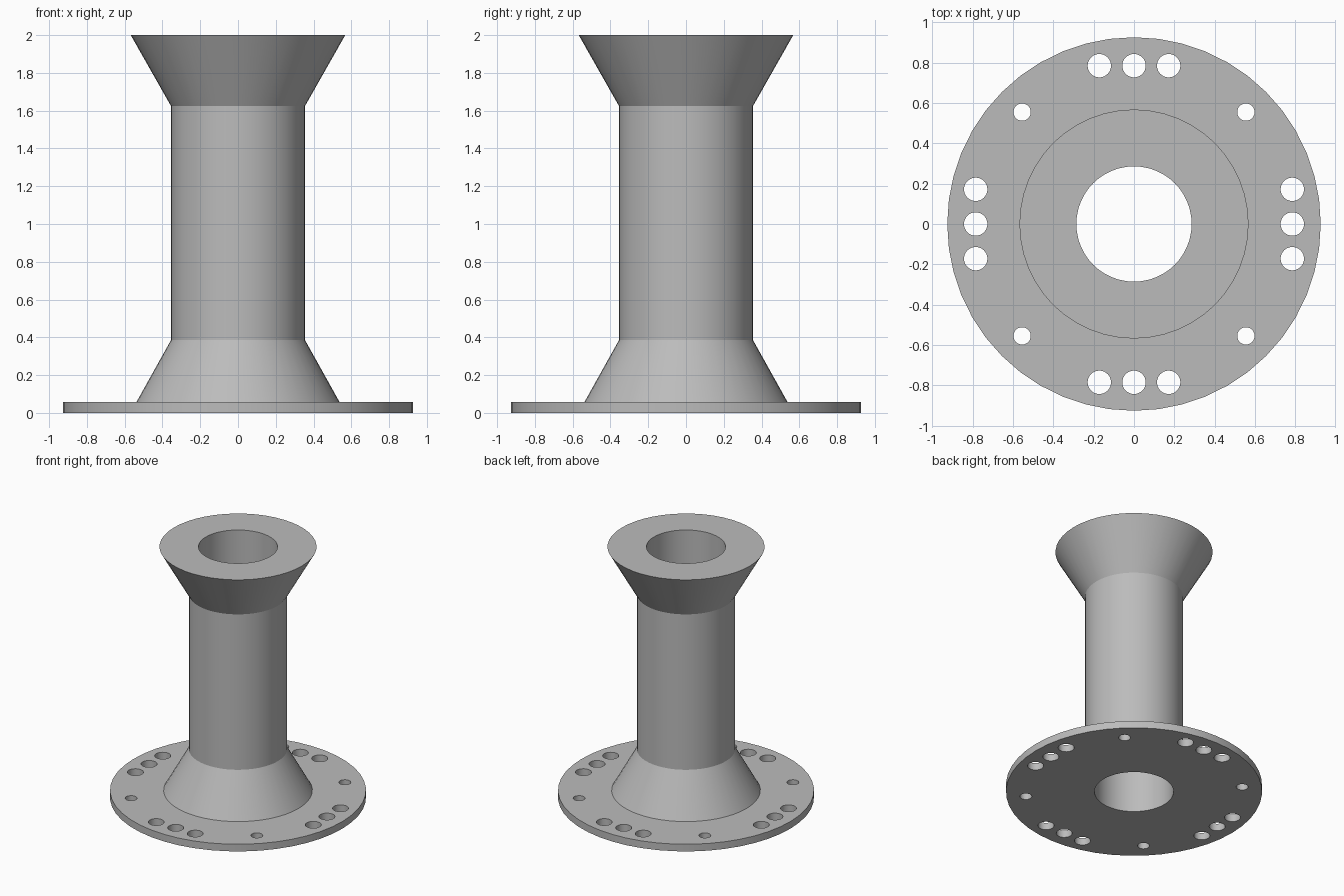
import bpy, bmesh, math

SEGMENTS = 48
BORE = 0.286
FLANGE_TOP = 0.057

cube = bpy.data.objects.get("Cube")
if cube:
    bpy.data.objects.remove(cube, do_unlink=True)

grey = bpy.data.materials.new("plain grey")
grey.use_nodes = True
grey.diffuse_color = (0.5, 0.5, 0.5, 1)
grey.node_tree.nodes["Principled BSDF"].inputs["Base Color"].default_value = (0.5, 0.5, 0.5, 1)


def finish(name, bm):
    """Turn a bmesh into a named object."""
    bmesh.ops.recalc_face_normals(bm, faces=bm.faces)
    mesh = bpy.data.meshes.new(name)
    bm.to_mesh(mesh)
    bm.free()
    mesh.materials.append(grey)
    obj = bpy.data.objects.new(name, mesh)
    bpy.context.collection.objects.link(obj)
    return obj


def lathe(name, profile):
    """Revolve a closed (radius, height) outline around z."""
    bm = bmesh.new()
    rings = []
    for i in range(SEGMENTS):
        a = math.tau * i / SEGMENTS
        rings.append([bm.verts.new((r * math.cos(a), r * math.sin(a), z)) for r, z in profile])
    n = len(profile)
    for i in range(SEGMENTS):
        a, b = rings[i], rings[(i + 1) % SEGMENTS]
        for j in range(n):
            k = (j + 1) % n
            bm.faces.new((a[j], b[j], b[k], a[k]))
    return finish(name, bm)


# Flanged spool: plate, lower flare, column, upper flare and through bore
spool = lathe("flanged_spool", [
    (BORE, 0), (0.926, 0), (0.926, FLANGE_TOP), (0.538, FLANGE_TOP),
    (0.355, 0.385), (0.355, 1.625), (0.568, 2), (BORE, 2)])

# Bolt holes: three large ones per side and one small one per diagonal
holes = []
for quarter in range(4):
    c, s = round(math.cos(quarter * math.pi / 2)), round(math.sin(quarter * math.pi / 2))
    for x, y, r in [(0.785, -0.172, 0.058), (0.785, 0, 0.058), (0.785, 0.172, 0.058),
                    (0.555, 0.555, 0.043)]:
        holes.append((c * x - s * y, s * x + c * y, r))

bm = bmesh.new()
for x, y, r in holes:
    made = bmesh.ops.create_cone(bm, cap_ends=True, segments=32, radius1=r, radius2=r, depth=0.2)
    bmesh.ops.translate(bm, verts=made["verts"], vec=(x, y, FLANGE_TOP / 2))
cutter = finish("bolt_hole_cutter", bm)
cutter.hide_render = True

# Drill the plate, then drop the cutter
bpy.context.view_layer.objects.active = spool
spool.select_set(True)
drill = spool.modifiers.new("bolt holes", "BOOLEAN")
drill.operation = "DIFFERENCE"
drill.solver = "EXACT"
drill.object = cutter
bpy.ops.object.modifier_apply(modifier=drill.name)
bpy.data.objects.remove(cutter, do_unlink=True)

bpy.ops.object.shade_smooth_by_angle(angle=math.radians(25))
